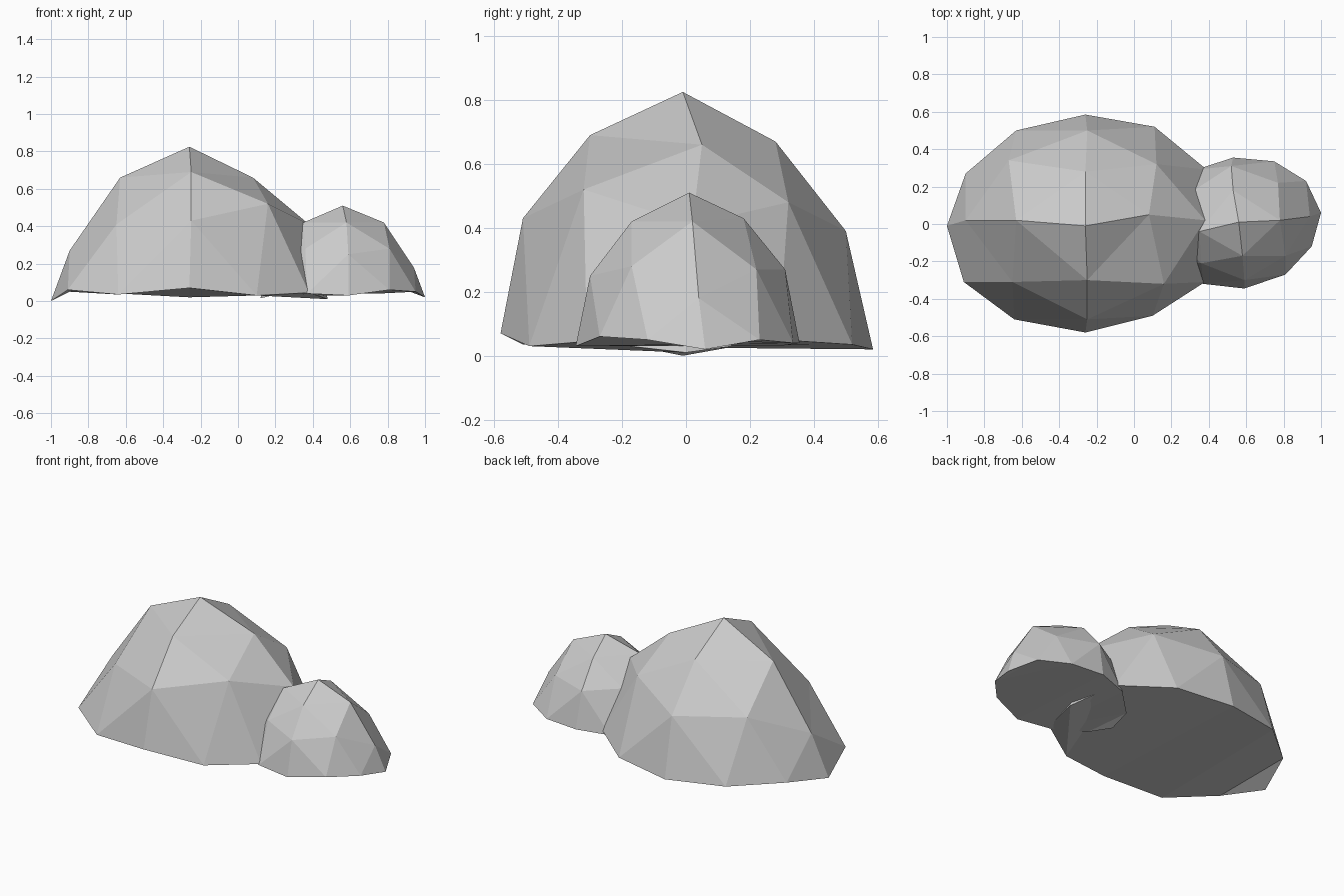
import bpy, bmesh
from math import radians
from mathutils import Vector, Matrix

FOOT = 0.03


def boulder(name, centre, radii, spin, chips):
    """Faceted dome: upper half of an octahedral sphere, capped underneath, with chipped corners."""
    bm = bmesh.new()
    # octahedron with each edge split in three, pushed out to a sphere
    pts = {(x, y, z) for x in range(-3, 4) for y in range(-3, 4) for z in range(-3, 4)
           if abs(x) + abs(y) + abs(z) == 3}
    for p in sorted(pts):
        bm.verts.new(Vector(p).normalized())
    bmesh.ops.convex_hull(bm, input=bm.verts[:])

    # keep the upper half and close it with a cap over the rim
    bmesh.ops.delete(bm, geom=[v for v in bm.verts if v.co.z < -0.01], context='VERTS')
    rim = [e for e in bm.edges if len(e.link_faces) == 1]
    cap = bmesh.ops.contextual_create(bm, geom=rim)['faces']

    # scale and turn
    turn = Matrix.Rotation(radians(spin), 3, 'Z')
    for v in bm.verts:
        p = turn @ Vector((v.co.x * radii[0], v.co.y * radii[1], 0))
        v.co = Vector((centre[0] + p.x, centre[1] + p.y, max(v.co.z * radii[2], FOOT)))

    # pull the nearest corner to each chip point
    free = bm.verts[:]
    for c in chips:
        target = Vector(c)
        v = min(free, key=lambda u: (u.co - target).length)
        v.co = target
        free.remove(v)

    bmesh.ops.triangulate(bm, faces=cap)
    bmesh.ops.recalc_face_normals(bm, faces=bm.faces[:])
    mesh = bpy.data.meshes.new(name)
    bm.to_mesh(mesh)
    bm.free()
    obj = bpy.data.objects.new(name, mesh)
    bpy.context.collection.objects.link(obj)
    return obj


# large boulder: crown, shoulders, then foot
boulder("large_boulder", (-0.26, 0), (0.74, 0.585, 0.82), 0, [
    (-0.26, -0.01, 0.825),
    (-0.63, 0.02, 0.66), (0.08, 0.05, 0.66), (-0.25, -0.30, 0.69), (-0.26, 0.28, 0.67),
    (-0.90, 0.02, 0.27), (0.38, 0.02, 0.41), (-0.25, -0.51, 0.43), (-0.25, 0.50, 0.39),
    (0.16, -0.32, 0.52), (-0.65, -0.31, 0.41), (-0.67, 0.34, 0.43), (0.12, 0.32, 0.48),
    (-1.00, -0.01, 0.0), (-0.91, -0.31, 0.06), (-0.64, -0.51, 0.035), (-0.26, -0.58, 0.07),
    (0.10, -0.49, 0.03), (0.38, -0.31, 0.045), (0.48, 0.0, 0.01), (0.39, 0.29, 0.05),
    (0.11, 0.52, 0.035), (-0.26, 0.585, 0.02), (-0.63, 0.50, 0.04), (-0.90, 0.27, 0.05)])

# small boulder leaning against it
boulder("small_boulder", (0.56, 0), (0.44, 0.35, 0.51), 6, [
    (0.56, 0.01, 0.51),
    (0.78, 0.02, 0.42), (0.58, -0.17, 0.42), (0.53, 0.18, 0.43), (0.35, -0.04, 0.42),
    (0.94, 0.04, 0.18), (0.59, -0.30, 0.25), (0.52, 0.31, 0.27),
    (0.81, -0.17, 0.28), (0.77, 0.22, 0.27), (0.36, -0.21, 0.28), (0.32, 0.18, 0.29),
    (1.00, 0.06, 0.02), (0.95, -0.12, 0.05), (0.81, -0.27, 0.06), (0.59, -0.345, 0.03),
    (0.37, -0.32, 0.04), (0.92, 0.23, 0.05), (0.75, 0.335, 0.04), (0.53, 0.355, 0.04),
    (0.12, -0.05, 0.015)])
